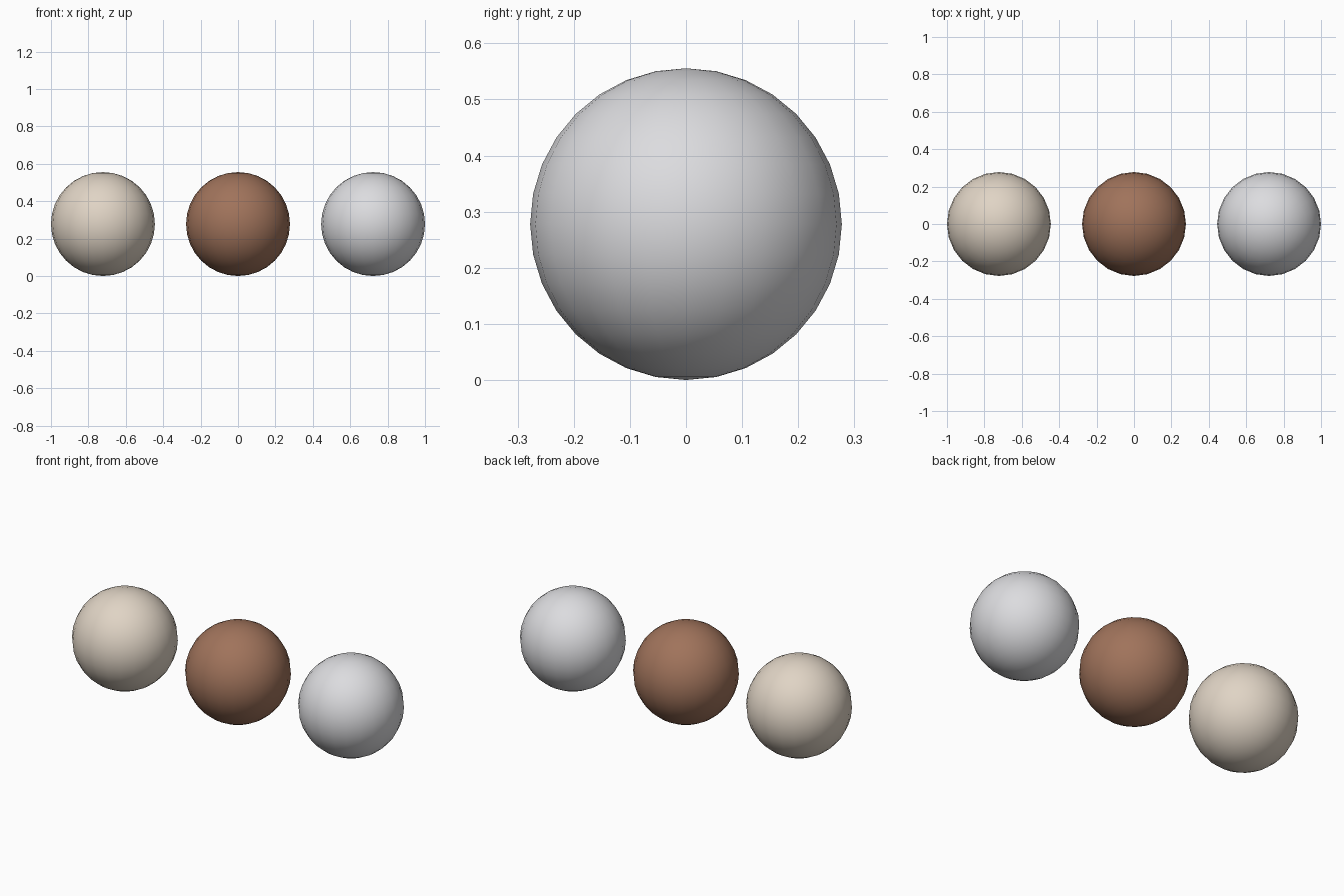
import bpy

if "Cube" in bpy.data.objects:
    bpy.data.objects.remove(bpy.data.objects["Cube"])


def linear(c):
    c /= 255
    return c / 12.92 if c <= 0.04045 else ((c + 0.055) / 1.055) ** 2.4


def material(name, rgb):
    m = bpy.data.materials.new(name)
    m.diffuse_color = (*[linear(c) for c in rgb], 1)
    m.use_nodes = True
    m.node_tree.nodes["Principled BSDF"].inputs["Base Color"].default_value = m.diffuse_color
    return m


RADIUS = 1 / 3.6
SPACING = 1 - RADIUS

# Three equal smooth balls in a row
balls = [
    ("cream_ball", -SPACING, material("cream", (224, 212, 197))),
    ("brown_ball", 0, material("brown", (160, 115, 91))),
    ("silver_ball", SPACING, material("silver", (220, 220, 223))),
]
for name, x, mat in balls:
    bpy.ops.mesh.primitive_uv_sphere_add(
        segments=24, ring_count=16, radius=RADIUS, location=(x, 0, RADIUS))
    ball = bpy.context.object
    ball.name = name
    ball.data.materials.append(mat)
    bpy.ops.object.shade_smooth()
